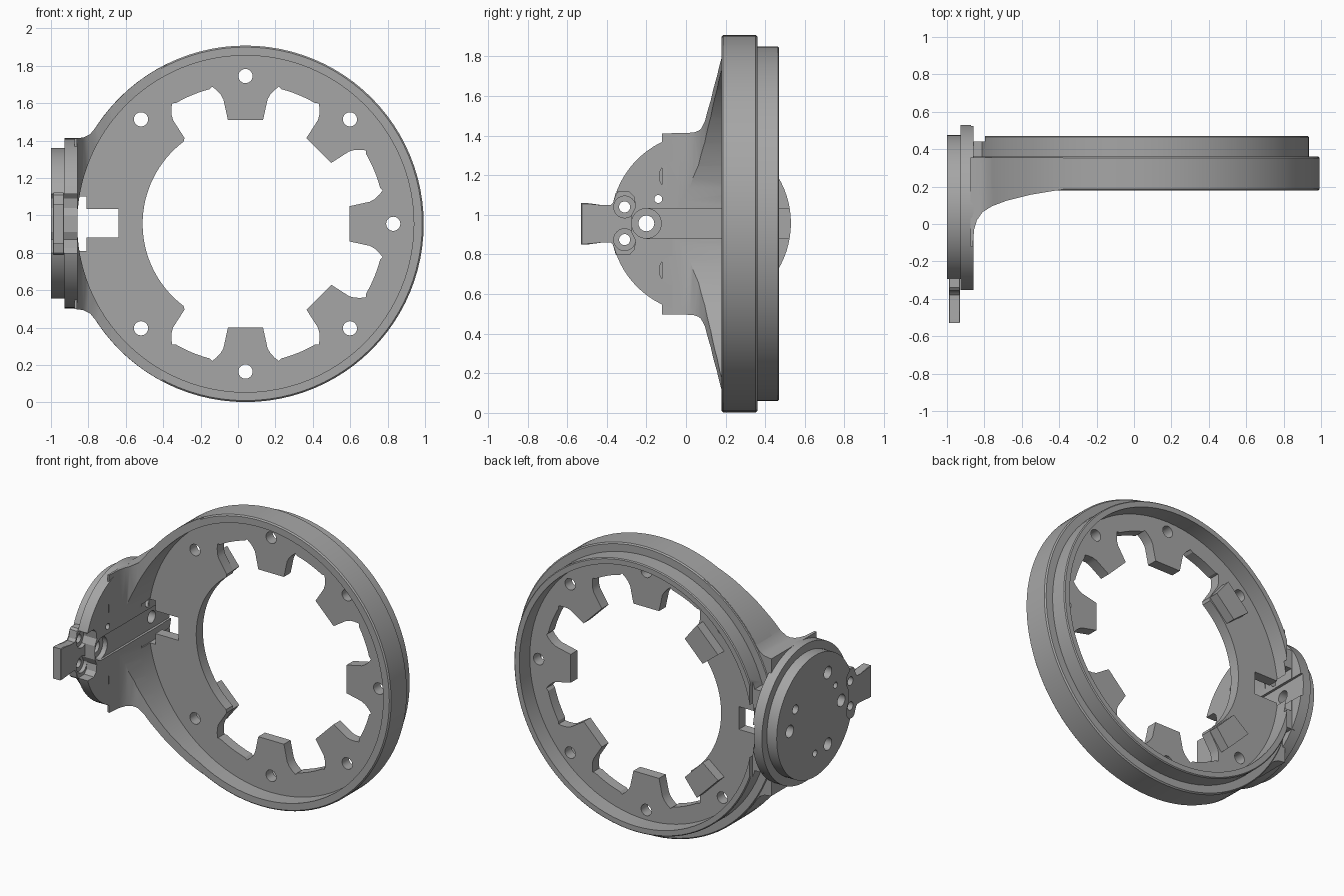
import bpy, bmesh
from math import sin, cos, radians, pi

old = bpy.data.objects.get("Cube")
if old:
    bpy.data.objects.remove(old, do_unlink=True)

mat = bpy.data.materials.new("machined grey")
mat.use_nodes = True
GREY = (0.38, 0.38, 0.38, 1)
mat.diffuse_color = GREY
mat.node_tree.nodes["Principled BSDF"].inputs["Base Color"].default_value = GREY

CX, CZ = 0.04, 0.955      # ring axis
DY = 0.075                # side disc axis


def finish(name, bm):
    bmesh.ops.recalc_face_normals(bm, faces=bm.faces[:])
    me = bpy.data.meshes.new(name)
    bm.to_mesh(me)
    bm.free()
    me.materials.append(mat)
    ob = bpy.data.objects.new(name, me)
    bpy.context.collection.objects.link(ob)
    return ob


def prism(name, pts, axis, a, b, bevel=0):
    """Extrude a flat outline along an axis from a to b."""
    place = {"x": lambda u, v, t: (t, u, v),
             "y": lambda u, v, t: (u, t, v),
             "z": lambda u, v, t: (u, v, t)}[axis]
    bm = bmesh.new()
    low = [bm.verts.new(place(u, v, a)) for u, v in pts]
    high = [bm.verts.new(place(u, v, b)) for u, v in pts]
    caps = [bm.faces.new(low), bm.faces.new(high)]
    n = len(pts)
    for i in range(n):
        j = (i + 1) % n
        bm.faces.new((low[i], low[j], high[j], high[i]))
    if bevel:
        edges = [e for f in caps for e in f.edges]
        bmesh.ops.bevel(bm, geom=edges, offset=bevel, segments=1, affect="EDGES")
    return finish(name, bm)


def arc(u, v, r, start=0, end=360, n=64):
    full = end - start == 360
    steps = n if full else n + 1
    return [(u + r * cos(radians(start + (end - start) * i / n)),
             v + r * sin(radians(start + (end - start) * i / n))) for i in range(steps)]


def rect(u0, u1, v0, v1):
    return [(u0, v0), (u1, v0), (u1, v1), (u0, v1)]


def boolean(ob, cutters, op="DIFFERENCE"):
    """Apply cutters for good; the cutters themselves stay reusable."""
    for c in cutters:
        m = ob.modifiers.new("cut", "BOOLEAN")
        m.operation, m.object, m.solver = op, c, "EXACT"
    dg = bpy.context.evaluated_depsgraph_get()
    me = bpy.data.meshes.new_from_object(ob.evaluated_get(dg))
    ob.modifiers.clear()
    ob.data = me


def lathe(name, profile, n=96):
    bm = bmesh.new()
    rows = []
    for i in range(n):
        a = 2 * pi * i / n
        rows.append([bm.verts.new((CX + r * cos(a), y, CZ + r * sin(a))) for r, y in profile])
    m = len(profile)
    for i in range(n):
        p, q = rows[i], rows[(i + 1) % n]
        for k in range(m):
            l = (k + 1) % m
            bm.faces.new((p[k], p[l], q[l], q[k]))
    return finish(name, bm)


# Shared cutters: cable channel, wide slot at the wall, bore of the ring
channel = prism("channel_cutter", rect(-0.872, -0.64, 0.882, 1.033), "y", -0.2, 0.7)
slot = prism("slot_cutter", rect(-0.855, -0.81, 0.81, 1.1), "y", 0.2, 0.7)
bore = prism("bore_cutter", arc(CX, CZ, 0.9, n=96), "y", -0.6, 0.7)
lip_bore = prism("lip_bore_cutter", arc(CX, CZ, 0.855, n=96), "y", -0.6, 0.7)
lip_notch = prism("lip_notch_cutter", rect(-1.2, -0.797, 0.5, 1.4), "y", 0.44, 0.7)
helpers = [channel, slot, bore, lip_bore, lip_notch]

# Mounting holes in the side disc: y, z, radius, counterbore radius
HOLES = [(-0.06, 1.195, 0.04, 0.075), (-0.06, 0.72, 0.04, 0.075),
         (-0.2, 0.957, 0.04, 0.075), (-0.14, 1.08, 0.02, 0),
         (0.075, 0.71, 0.022, 0), (0.34, 0.957, 0.04, 0), (0.28, 1.08, 0.03, 0)]
drills, sinks = [], []
for y, z, r, wide in HOLES:
    drills.append(prism("drill_cutter", arc(y, z, r, n=24), "x", -1.1, -0.83))
    if wide:
        sinks.append(prism("sink_cutter", arc(y, z, wide, n=32), "x", -0.905, -0.8))
helpers += drills + sinks

# Outer ring with the stepped rear lip
ring = lathe("outer_ring", [(0.9, 0.18), (0.945, 0.18), (0.953, 0.188), (0.953, 0.352),
                            (0.945, 0.36), (0.895, 0.36), (0.895, 0.464), (0.889, 0.47),
                            (0.855, 0.47), (0.855, 0.33), (0.9, 0.33)])
boolean(ring, [slot, channel, lip_notch] + drills[-2:])

# Web plate with inward teeth; the side by the disc is a solid sector
SIDE = [(0.733, 0.178), (0.715, 0.155), (0.69, 0.132), (0.665, 0.118), (0.555, 0.094)]


def polar(angle, u, v):
    c, s = cos(radians(angle)), sin(radians(angle))
    return (CX + u * c - v * s, CZ + u * s + v * c)


opening = []
for a in (0, 45, 90, 135, 225, 270, 315):
    if a != 225:
        opening += [polar(a, u, -v) for u, v in SIDE]
    if a == 135:
        opening += arc(CX, CZ, 0.55, 127, 233, 32)
        continue
    opening += [polar(a, u, v) for u, v in reversed(SIDE)]
    opening += arc(CX, CZ, 0.745, a + 15, a + 30, 6)
hole = prism("opening_cutter", opening, "y", 0.1, 0.6)
bolts = [prism("bolt_cutter", arc(*polar(a, 0.79, 0), 0.038, n=24), "y", 0.1, 0.6)
         for a in range(0, 360, 45) if a != 180]
helpers += [hole] + bolts
plate = prism("web_plate", arc(CX, CZ, 0.91, n=96), "y", 0.29, 0.36)
boolean(plate, [hole, channel, slot] + bolts)

# Raised pads behind the two end teeth
for name, a in (("upper_pad", 135), ("lower_pad", 225)):
    pts = [polar(a, u, v) for u, v in ((0.557, -0.093), (0.7, -0.11), (0.7, 0.11), (0.557, 0.093))]
    prism(name, pts, "y", 0.33, 0.425)

# Curved gusset blending the ring wall into the side disc
upper = arc(CX, CZ, 0.952, 116, 147, 16) + [(-0.79, 1.435), (-0.825, 1.417), (-0.875, 1.41)]
outline = upper + [(x, 2 * CZ - z) for x, z in reversed(upper)]
gusset = prism("gusset", outline, "y", -0.2, 0.355)
sweep = prism("sweep_cutter", [(-1, -0.12), (-0.862, -0.12), (-0.855, -0.03), (-0.84, 0.02),
                               (-0.81, 0.063), (-0.76, 0.095), (-0.68, 0.125), (-0.55, 0.157),
                               (-0.38, 0.185), (-0.38, 0.5), (-1, 0.5)], "z", -0.5, 2.5)
helpers.append(sweep)
boolean(gusset, [sweep], "INTERSECT")
boolean(gusset, [bore, channel, slot] + drills[-2:])

# Block tying the rear lip to the disc
block = prism("rear_block", rect(-0.88, -0.797, CZ - 0.27, CZ + 0.27), "y", 0.34, 0.44)
boolean(block, [lip_bore, channel, slot] + drills[-2:])

# Side disc: inner flange and thinner outer face, notched for the tab
base = [(-0.6, 0.8), (-0.285, 0.8), (-0.262, 0.825), (-0.255, 0.87), (-0.275, 0.91),
        (-0.275, 1.0), (-0.255, 1.04), (-0.262, 1.09), (-0.285, 1.115), (-0.6, 1.115)]
notch = prism("notch_cutter", base, "x", -1.2, -0.7)
helpers.append(notch)
flange = prism("disc_flange", arc(DY, CZ + 0.003, 0.455, n=80), "x", -0.928, -0.858, 0.01)
boolean(flange, [notch, channel] + drills + sinks)
face = prism("disc_outer_face", arc(DY, CZ + 0.003, 0.402, n=80), "x", -1.0, -0.92, 0.008)
boolean(face, [notch] + drills + sinks)

# Locking tab with two countersunk screws
half = [(-0.53, 1.06), (-0.5, 1.06), (-0.42, 1.045), (-0.38, 1.045), (-0.365, 1.06),
        (-0.355, 1.11), (-0.34, 1.122), (-0.28, 1.122), (-0.255, 1.09), (-0.25, 1.04)]
outline = half + [(y, 2 * CZ - z) for y, z in reversed(half)]
tab = prism("locking_tab", outline, "x", -0.99, -0.93, 0.004)
screws = []
for z in (1.04, 0.875):
    screws.append(prism("screw_cutter", arc(-0.31, z, 0.028, n=24), "x", -1.1, -0.8))
    screws.append(prism("screw_sink_cutter", arc(-0.31, z, 0.055, n=32), "x", -0.955, -0.8))
helpers += screws
boolean(tab, screws)

# Remove the cutters, then shade the curved walls smooth
for h in helpers:
    bpy.data.objects.remove(h, do_unlink=True)
bpy.context.view_layer.update()
for ob in bpy.context.scene.objects:
    ob.select_set(ob.type == "MESH" and mat.name in ob.data.materials)
bpy.context.view_layer.objects.active = ring
bpy.ops.object.shade_smooth_by_angle(angle=radians(25))
